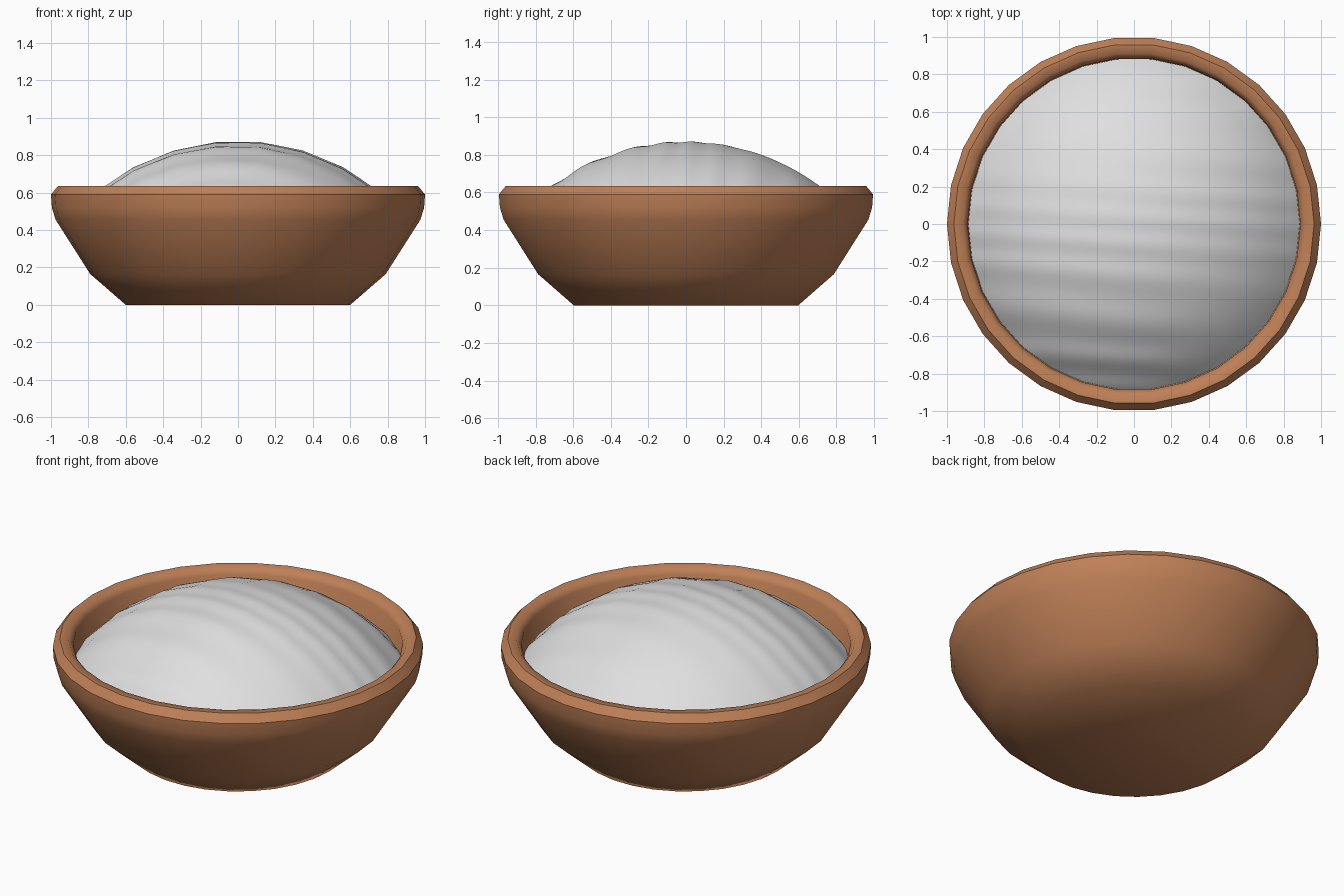
import bpy, bmesh, math
from mathutils import Matrix, Vector

if "Cube" in bpy.data.objects:
    bpy.data.objects.remove(bpy.data.objects["Cube"])


def material(name, rgb):
    m = bpy.data.materials.new(name)
    m.diffuse_color = (*rgb, 1)
    m.use_nodes = True
    m.node_tree.nodes["Principled BSDF"].inputs["Base Color"].default_value = m.diffuse_color
    return m


def add_object(name, bm, mat):
    bmesh.ops.recalc_face_normals(bm, faces=bm.faces)
    for f in bm.faces:
        f.smooth = True
    me = bpy.data.meshes.new(name)
    bm.to_mesh(me)
    bm.free()
    me.materials.append(mat)
    ob = bpy.data.objects.new(name, me)
    bpy.context.collection.objects.link(ob)
    return ob


terracotta = material("terracotta", (0.52, 0.215, 0.095))
white = material("off_white", (0.74, 0.74, 0.74))

# Bowl: 30-sided lathe, outside from the foot up, over the rim, down the inside
SIDES = 30
profile = [(0.60, 0.0), (0.79, 0.165), (0.975, 0.455), (0.995, 0.52), (1.0, 0.59),
           (0.963, 0.635), (0.915, 0.632), (0.89, 0.60), (0.885, 0.46),
           (0.70, 0.18), (0.50, 0.08)]
sharp_rings = (4, 5)
bm = bmesh.new()
rings = []
for r, z in profile:
    rings.append([bm.verts.new((r * math.cos(2 * math.pi * i / SIDES),
                                r * math.sin(2 * math.pi * i / SIDES), z))
                  for i in range(SIDES)])
for a, b in zip(rings, rings[1:]):
    for i in range(SIDES):
        j = (i + 1) % SIDES
        bm.faces.new((a[i], a[j], b[j], b[i]))
bm.faces.new(rings[0][::-1])
bm.faces.new(rings[-1])
for k in sharp_rings:
    for i in range(SIDES):
        bm.edges.get((rings[k][i], rings[k][(i + 1) % SIDES])).smooth = False
add_object("bowl", bm, terracotta)

# Filling: shallow cap of a large sphere lying along y, with soft ripples
R, TOP = 1.19, 0.87
bm = bmesh.new()
bmesh.ops.create_uvsphere(bm, u_segments=32, v_segments=128, radius=R,
                          matrix=Matrix.Rotation(math.pi / 2, 4, 'X'))
# turn half a segment so a flat strip runs along the crown
bmesh.ops.rotate(bm, verts=bm.verts, cent=(0, 0, 0),
                 matrix=Matrix.Rotation(math.pi / 32, 3, 'Y'))
bmesh.ops.translate(bm, verts=bm.verts, vec=(0, 0, TOP - R + 0.004))
bmesh.ops.bisect_plane(bm, geom=bm.verts[:] + bm.edges[:] + bm.faces[:],
                       plane_co=Vector((0, 0, 0.47)), plane_no=Vector((0, 0, 1)),
                       clear_inner=True)
for v in bm.verts:
    x, y = v.co.x, v.co.y
    strength = 0.006 * min(1, max(0, 0.55 - 0.9 * y * (1 if x < 0.2 else -1)))
    v.co.z += strength * math.sin(34 * y + 3 * x + 1.5 * math.sin(7 * y))
filling = add_object("filling", bm, white)
# keep the cap facing up
if filling.data.polygons[0].normal.z < 0:
    filling.data.flip_normals()
